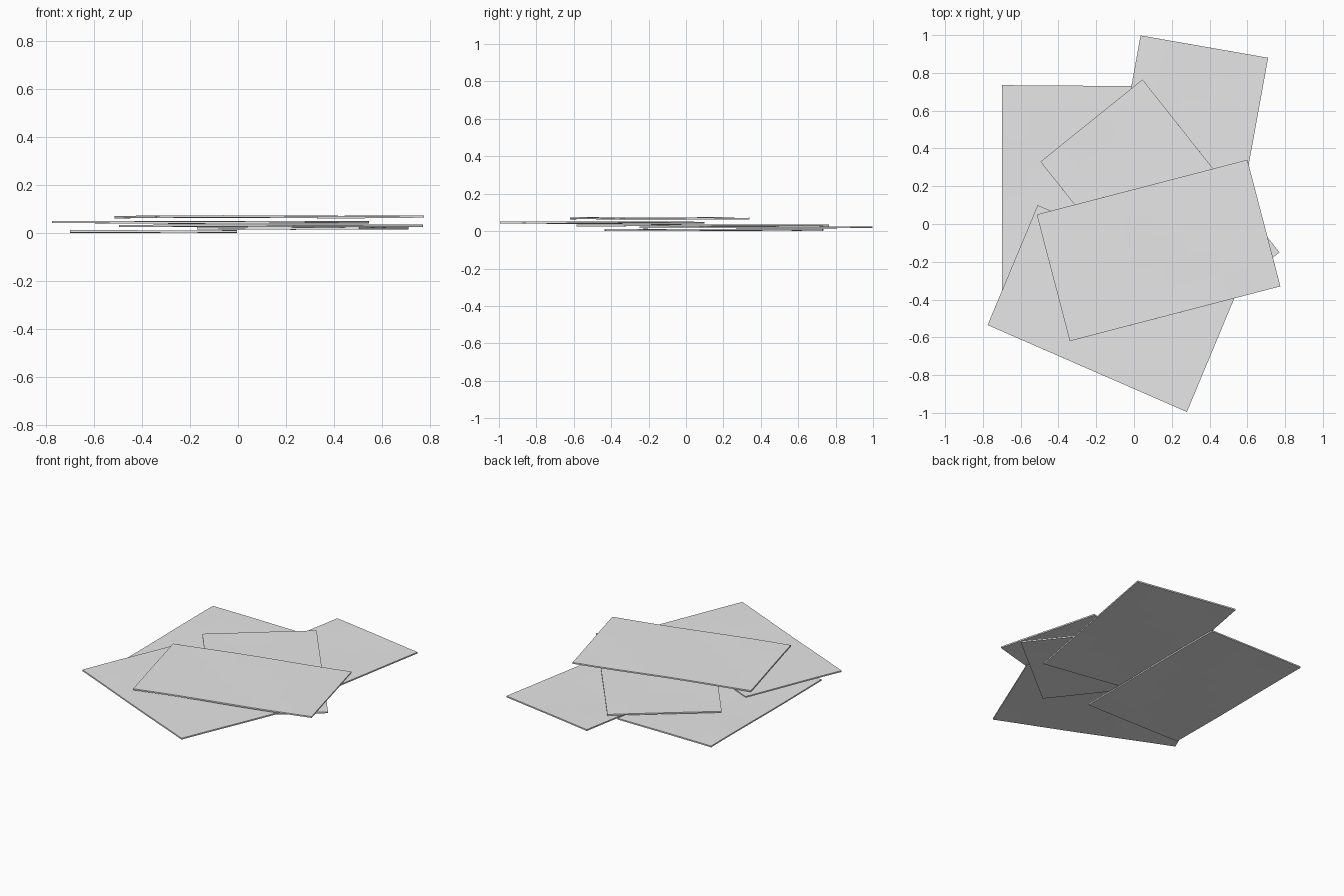
import bpy, bmesh, math
from mathutils import Vector

cube = bpy.data.objects.get("Cube")
if cube:
    bpy.data.objects.remove(cube, do_unlink=True)

paper = bpy.data.materials.new("paper_grey")
paper.use_nodes = True
colour = (0.8, 0.8, 0.8, 1)
paper.diffuse_color = colour
paper.node_tree.nodes["Principled BSDF"].inputs["Base Color"].default_value = colour

THICK = 0.009
LONG_CELLS, SHORT_CELLS = 8, 5


def sheet(name, start, long_end, short_end, z, ripple, phase):
    """Gently rippled sheet spanned by one corner and its two neighbours."""
    start = Vector(start)
    along = Vector(long_end) - start
    across = Vector(short_end) - start
    bm = bmesh.new()
    rows = []
    for i in range(LONG_CELLS + 1):
        row = []
        for j in range(SHORT_CELLS + 1):
            u, v = i / LONG_CELLS, j / SHORT_CELLS
            p = start + along * u + across * v
            wave = math.sin(7 * u + 2 * v + phase) * math.cos(3 * v - phase)
            row.append(bm.verts.new((p.x, p.y, z + ripple * wave)))
        rows.append(row)
    for a, b in zip(rows, rows[1:]):
        for j in range(SHORT_CELLS):
            bm.faces.new((a[j], b[j], b[j + 1], a[j + 1]))
    # Every sheet faces up before it is given thickness
    bm.normal_update()
    for f in bm.faces:
        if f.normal.z < 0:
            f.normal_flip()
    mesh = bpy.data.meshes.new(name)
    bm.to_mesh(mesh)
    bm.free()
    mesh.materials.append(paper)
    obj = bpy.data.objects.new(name, mesh)
    bpy.context.collection.objects.link(obj)
    solid = obj.modifiers.new("thickness", 'SOLIDIFY')
    solid.thickness = THICK
    solid.offset = 0


# Five loose sheets, from the bottom of the pile to the top
sheet("bottom_sheet", (-0.70, 0.735), (-0.70, -0.43), (-0.005, 0.73), 0.0065, 0.0015, 0.4)
sheet("back_sheet", (0.035, 0.998), (-0.17, -0.13), (0.71, 0.88), 0.020, 0.0015, 1.3)
sheet("middle_sheet", (0.045, 0.765), (0.77, -0.15), (-0.495, 0.33), 0.031, 0.0015, 2.2)
sheet("front_sheet", (-0.775, -0.535), (0.28, -0.995), (-0.51, 0.10), 0.045, 0.0018, 0.9)
sheet("top_sheet", (-0.34, -0.62), (0.775, -0.33), (-0.515, 0.05), 0.068, 0.002, 3.0)
